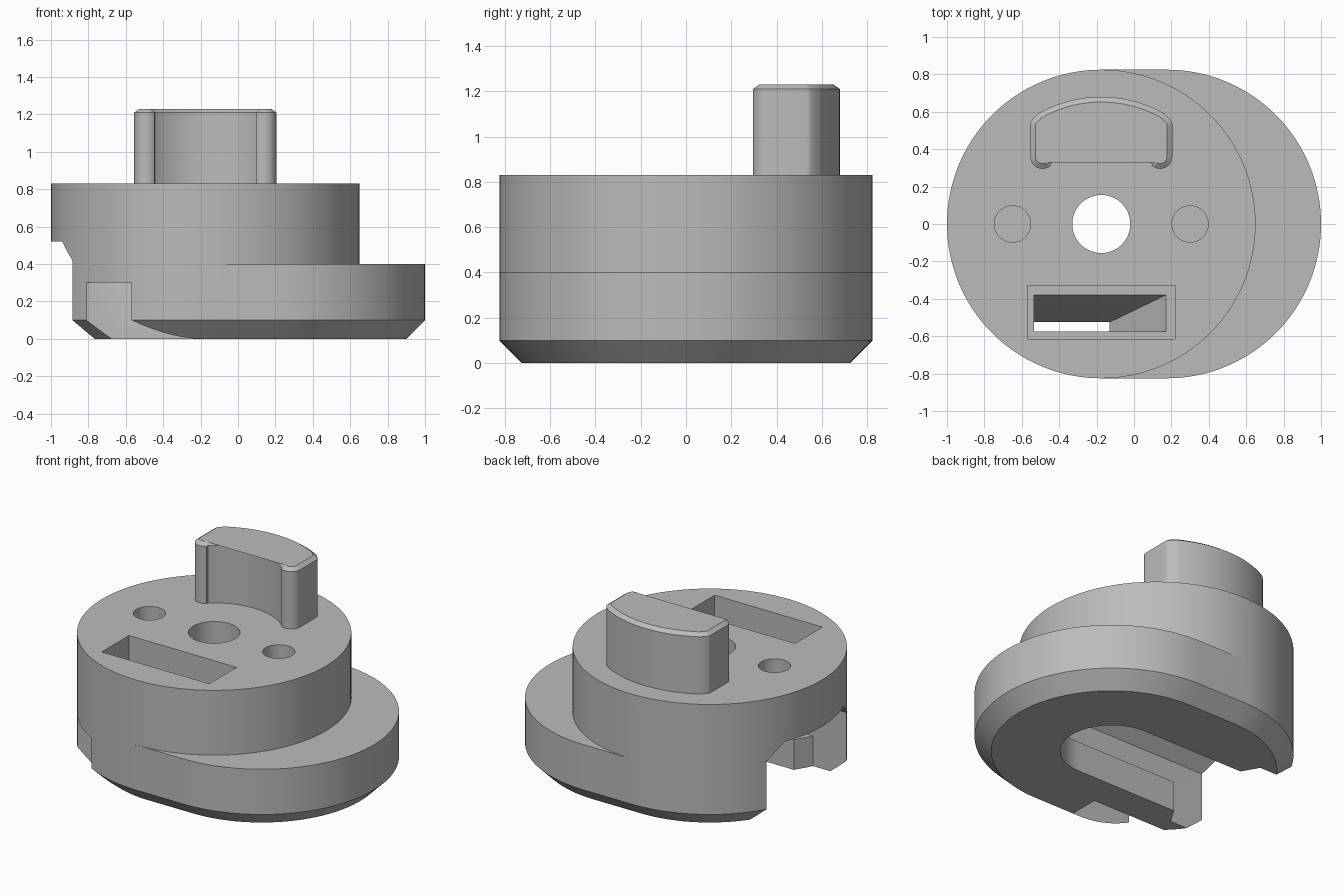
import bpy, bmesh, math
from mathutils import Vector

old = bpy.data.objects.get("Cube")
if old:
    bpy.data.objects.remove(old, do_unlink=True)

grey = bpy.data.materials.new("plain_grey")
grey.use_nodes = True
COLOUR = (0.5, 0.5, 0.5, 1)
grey.diffuse_color = COLOUR
grey.node_tree.nodes["Principled BSDF"].inputs["Base Color"].default_value = COLOUR

CX = 0.175      # offset of the two round centres
R = 0.825       # outer radius
TOP = 0.83
SEGS = 128


def make(name, bm):
    bmesh.ops.recalc_face_normals(bm, faces=bm.faces)
    mesh = bpy.data.meshes.new(name)
    bm.to_mesh(mesh)
    bm.free()
    mesh.materials.append(grey)
    ob = bpy.data.objects.new(name, mesh)
    bpy.context.collection.objects.link(ob)
    return ob


def hull(name, points):
    bm = bmesh.new()
    for p in points:
        bm.verts.new(p)
    out = bmesh.ops.convex_hull(bm, input=bm.verts)
    loose = [v for v in out["geom_interior"] if isinstance(v, bmesh.types.BMVert)]
    bmesh.ops.delete(bm, geom=loose, context="VERTS")
    bmesh.ops.dissolve_limit(bm, angle_limit=0.001, verts=bm.verts, edges=bm.edges)
    return make(name, bm)


def rounded(name, centres, rings):
    """Solid round the given x centres; rings are (radius, z)."""
    turn = 2 * math.pi / SEGS
    return hull(name, [(c + r * math.cos(i * turn), r * math.sin(i * turn), z)
                       for c in centres for r, z in rings for i in range(SEGS)])


def block(name, x0, x1, y0, y1, z0, z1):
    return hull(name, [(x, y, z) for x in (x0, x1) for y in (y0, y1) for z in (z0, z1)])


def prism(name, outline, z0, z1):
    bm = bmesh.new()
    face = bm.faces.new([bm.verts.new((x, y, z0)) for x, y in outline])
    out = bmesh.ops.extrude_face_region(bm, geom=[face])
    verts = [v for v in out["geom"] if isinstance(v, bmesh.types.BMVert)]
    bmesh.ops.translate(bm, verts=verts, vec=(0, 0, z1 - z0))
    return make(name, bm)


def combine(target, other, operation):
    mod = target.modifiers.new("join", "BOOLEAN")
    mod.operation, mod.solver, mod.object = operation, "EXACT", other
    bpy.context.view_layer.objects.active = target
    bpy.ops.object.modifier_apply(modifier=mod.name)
    bpy.data.objects.remove(other, do_unlink=True)


def smooth(ob):
    bpy.ops.object.select_all(action="DESELECT")
    ob.select_set(True)
    bpy.context.view_layer.objects.active = ob
    bpy.ops.object.shade_smooth_by_angle(angle=math.radians(25))


# Oblong base with a bevelled foot, and the round upper drum
body = rounded("body", (-CX, CX), [(R - 0.1, 0), (R, 0.1), (R, 0.4)])
combine(body, rounded("drum", (-CX,), [(R, 0.4), (R, TOP)]), "UNION")

# Undercut channel open on one side, with bevelled upper corners
combine(body, rounded("channel", (CX, -1.6), [(0.42, 0.2), (0.42, 0.42), (0.31, 0.52)]), "DIFFERENCE")

# Narrower channel opening below, flared at the mouth
half = [(CX + 0.31 * math.sin(a), 0.31 * math.cos(a))
        for a in (math.pi / 2 * i / 24 for i in range(25))]
half = [(-1.3, 0.42), (-0.64, 0.42), (-0.575, 0.31)] + half
outline = half + [(x, -y) for x, y in reversed(half[:-1])]
combine(body, prism("channel_mouth", outline, -0.1, 0.25), "DIFFERENCE")

# Centre bore and two blind pin holes
for x, r, floor in ((-CX, 0.155, 0.3), (-0.65, 0.097, 0.66), (0.3, 0.097, 0.66)):
    combine(body, rounded("bore", (x,), [(r, floor), (r, 1)]), "DIFFERENCE")

# Side pocket, and the tapering window that drops into it
combine(body, block("pocket", -1.3, -0.13, -0.725, -0.525, -0.1, 0.3), "DIFFERENCE")
combine(body, block("window", -0.57, 0.22, -0.615, -0.33, 0.65, 1), "DIFFERENCE")
funnel = [(x, y, 0.66) for x in (-0.535, 0.18) for y in (-0.575, -0.375)]
funnel += [(x, y, 0.29) for x in (-0.535, -0.13) for y in (-0.575, -0.525)]
combine(body, hull("funnel", funnel), "DIFFERENCE")
smooth(body)

# Curved drive lug with rounded tips and a bevelled crown
def arc(cx, cy, r, a0, a1, n):
    return [(cx + r * math.cos(math.radians(a0 + (a1 - a0) * i / n)),
             cy + r * math.sin(math.radians(a0 + (a1 - a0) * i / n))) for i in range(n + 1)]


right = arc(0, 0, 0.68, 90, 60, 14)
right += arc(0.34, 0.53, 0.04, 40, 0, 4)
right += arc(0.315, 0.36, 0.065, 0, -131, 12)
right += arc(0, 0, 0.42, 50, 90, 16)
points = right + [(-x, y) for x, y in reversed(right[1:-1])]
bm = bmesh.new()
base = bm.faces.new([bm.verts.new((x - CX, y, TOP - 0.02)) for x, y in points])
out = bmesh.ops.extrude_face_region(bm, geom=[base])
verts = [v for v in out["geom"] if isinstance(v, bmesh.types.BMVert)]
bmesh.ops.translate(bm, verts=verts, vec=(0, 0, 1.21 - TOP + 0.02))
bmesh.ops.recalc_face_normals(bm, faces=bm.faces)
crown = max(bm.faces, key=lambda f: f.calc_center_median().z)
bmesh.ops.inset_region(bm, faces=[crown], thickness=0.028, depth=0.02, use_even_offset=True)
smooth(make("drive_lug", bm))
